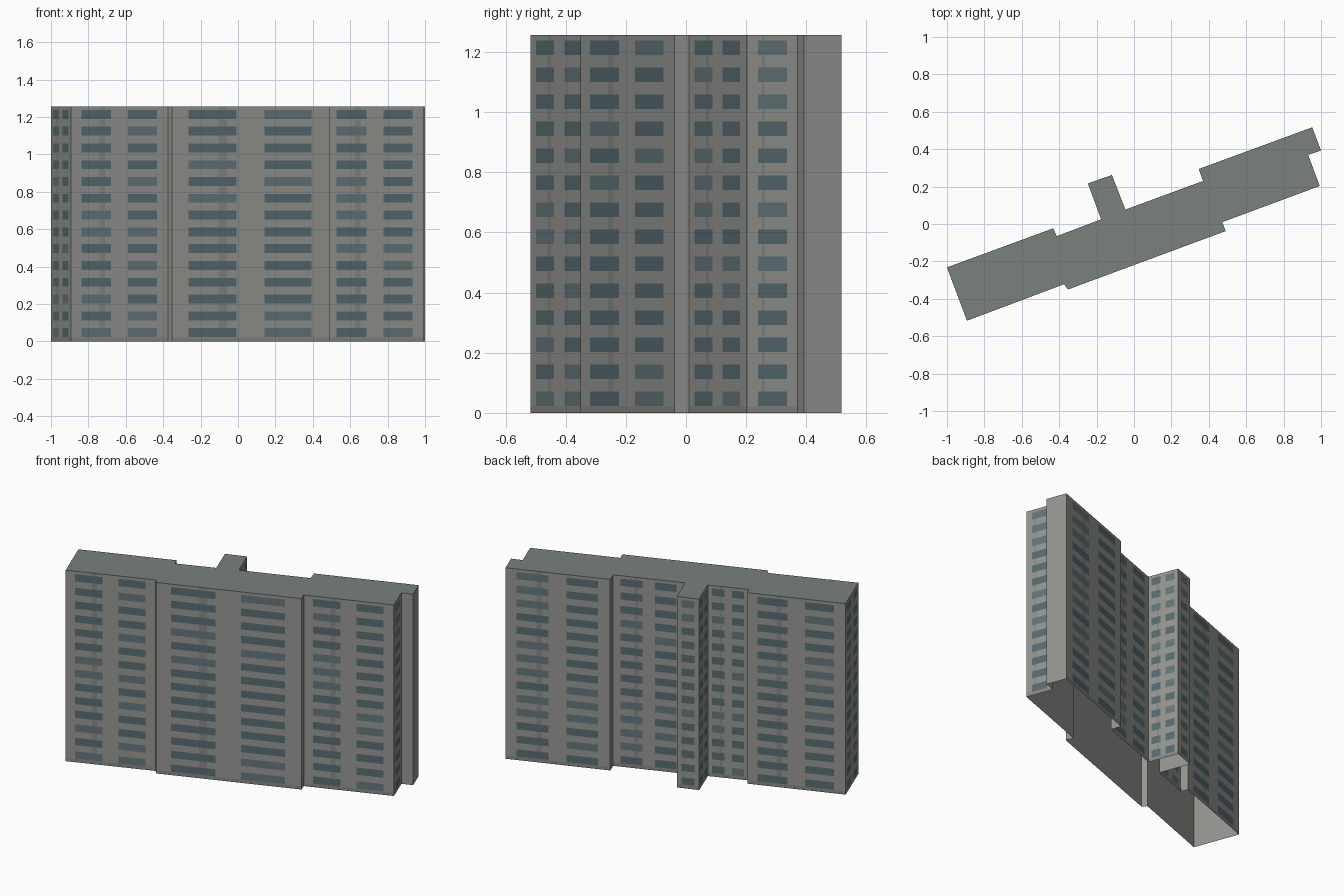
import bpy, bmesh, random
from mathutils import Vector

if "Cube" in bpy.data.objects:
    bpy.data.objects.remove(bpy.data.objects["Cube"])

random.seed(4)
HEIGHT, FLOORS = 1.257, 14
STEP = HEIGHT / FLOORS

# Footprint corners, counter-clockwise, with the bay count of the wall that
# starts at each corner (2 = two window columns, 1 = one, 0 = blank)
OUTLINE = [
    (-0.893, -0.517, 2), (-0.374, -0.322, 0), (-0.353, -0.350, 2),
    (0.490, -0.038, 0), (0.472, 0.010, 2), (0.993, 0.203, 1),
    (0.931, 0.370, 0), (1.000, 0.393, 0), (0.953, 0.517, 2),
    (0.346, 0.294, 0), (0.369, 0.230, 2), (-0.046, 0.077, 2),
    (-0.118, 0.262, 1), (-0.247, 0.217, 2), (-0.176, 0.025, 2),
    (-0.413, -0.065, 0), (-0.432, -0.023, 2), (-1.000, -0.232, 2)]
BAYS = {2: [(0.105, 0.41), (0.585, 0.885)], 1: [(0.21, 0.79)]}


def material(name, color):
    mat = bpy.data.materials.new(name)
    mat.diffuse_color = (*color, 1)
    mat.use_nodes = True
    mat.node_tree.nodes["Principled BSDF"].inputs["Base Color"].default_value = mat.diffuse_color
    return mat


def add_object(name, bm, *mats):
    mesh = bpy.data.meshes.new(name)
    bm.to_mesh(mesh)
    bm.free()
    for mat in mats:
        mesh.materials.append(mat)
    obj = bpy.data.objects.new(name, mesh)
    bpy.context.collection.objects.link(obj)


def panel(bm, a, b, u0, u1, z0, z1, offset=0.0, index=0):
    """Upright rectangle on the wall from a to b, pushed outward by offset."""
    along = b - a
    out = Vector((along.y, -along.x, 0)).normalized() * offset
    lo, hi = a + along * u0 + out, a + along * u1 + out
    up0, up1 = Vector((0, 0, z0)), Vector((0, 0, z1))
    face = bm.faces.new([bm.verts.new(p) for p in
                         (lo + up0, hi + up0, hi + up1, lo + up1)])
    face.material_index = index


wall_mat = material("concrete", (0.30, 0.30, 0.285))
strip_mat = material("dark_concrete", (0.24, 0.24, 0.23))
roof_mat = material("roofing", (0.19, 0.22, 0.205))
glass = [material("glass", (0.095, 0.15, 0.17)),
         material("pale_glass", (0.125, 0.18, 0.195))]

walls, roof, windows, strips, plinth = (bmesh.new() for _ in range(5))
corners = [Vector((x, y, 0)) for x, y, _ in OUTLINE]

for i, (_, _, bays) in enumerate(OUTLINE):
    a, b = corners[i], corners[(i + 1) % len(corners)]
    panel(walls, a, b, 0, 1, 0, HEIGHT)
    if not bays:
        continue
    # Darker vertical joint and base course
    panel(strips, a, b, 0.295, 0.35, 0.025, HEIGHT, 0.0008)
    panel(plinth, a, b, 0, 1, 0, 0.022, 0.0008)
    # Window columns, one pane per floor
    for floor in range(FLOORS):
        z = floor * STEP
        for u0, u1 in BAYS[bays]:
            panel(windows, a, b, u0, u1, z + 0.26 * STEP, z + 0.79 * STEP,
                  0.0016, int(random.random() < 0.25))

# Flat roof over the footprint; the underside stays open
roof.faces.new([roof.verts.new(c + Vector((0, 0, HEIGHT))) for c in corners])
bmesh.ops.remove_doubles(walls, verts=walls.verts, dist=0.0005)

add_object("walls", walls, wall_mat)
add_object("roof", roof, roof_mat)
add_object("windows", windows, *glass)
add_object("wall_strips", strips, strip_mat)
add_object("base_course", plinth, strip_mat)
